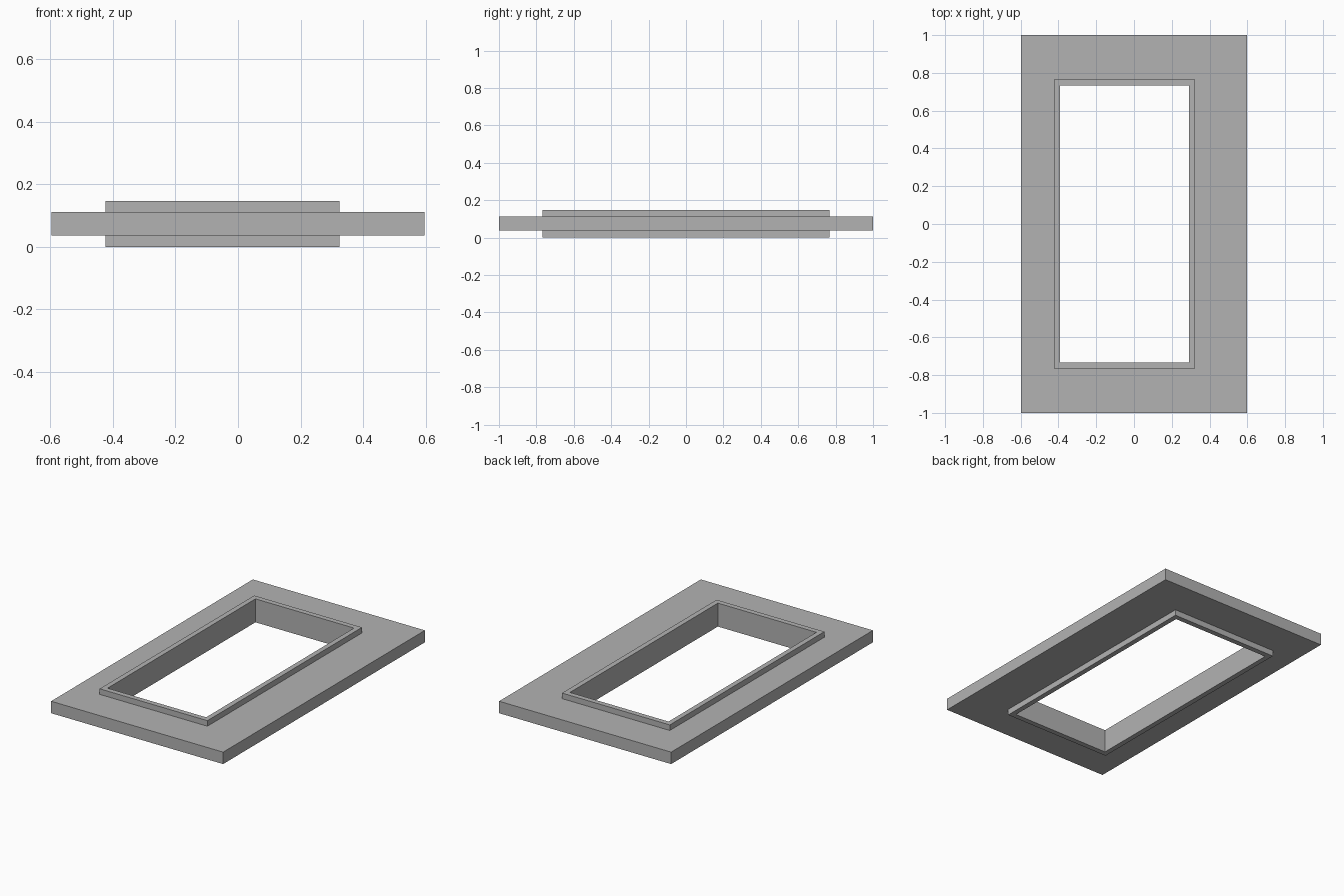
import bpy
import bmesh

cube = bpy.data.objects.get("Cube")
if cube:
    bpy.data.objects.remove(cube, do_unlink=True)

# Single flat grey
grey = bpy.data.materials.new("plain_grey")
grey.use_nodes = True
colour = (0.45, 0.45, 0.45, 1)
grey.diffuse_color = colour
grey.node_tree.nodes["Principled BSDF"].inputs["Base Color"].default_value = colour


def rectangle(centre_x, half_x, half_y):
    return [(centre_x + sx * half_x, sy * half_y)
            for sx, sy in ((-1, -1), (1, -1), (1, 1), (-1, 1))]


def frame(name, outer, inner, bottom, top):
    """Rectangular ring with a square-edged section."""
    bm = bmesh.new()
    section = ((outer, bottom), (outer, top), (inner, top), (inner, bottom))
    loops = [[bm.verts.new((x, y, z)) for x, y in outline] for outline, z in section]
    for k, loop in enumerate(loops):
        following = loops[(k + 1) % len(loops)]
        for i in range(4):
            j = (i + 1) % 4
            bm.faces.new((loop[i], loop[j], following[j], following[i]))
    bmesh.ops.recalc_face_normals(bm, faces=bm.faces)
    mesh = bpy.data.meshes.new(name)
    bm.to_mesh(mesh)
    bm.free()
    mesh.materials.append(grey)
    obj = bpy.data.objects.new(name, mesh)
    bpy.context.collection.objects.link(obj)
    return obj


# The opening sits slightly off-centre in the panel
opening_x = -0.05
panel_edge = rectangle(0, 0.597, 1.0)
rim_edge = rectangle(opening_x, 0.374, 0.766)
opening = rectangle(opening_x, 0.342, 0.733)

# Wide panel, and the thin rim lining its opening on both sides
frame("panel", panel_edge, rim_edge, 0.037, 0.112)
frame("opening_rim", rim_edge, opening, 0.0, 0.147)
